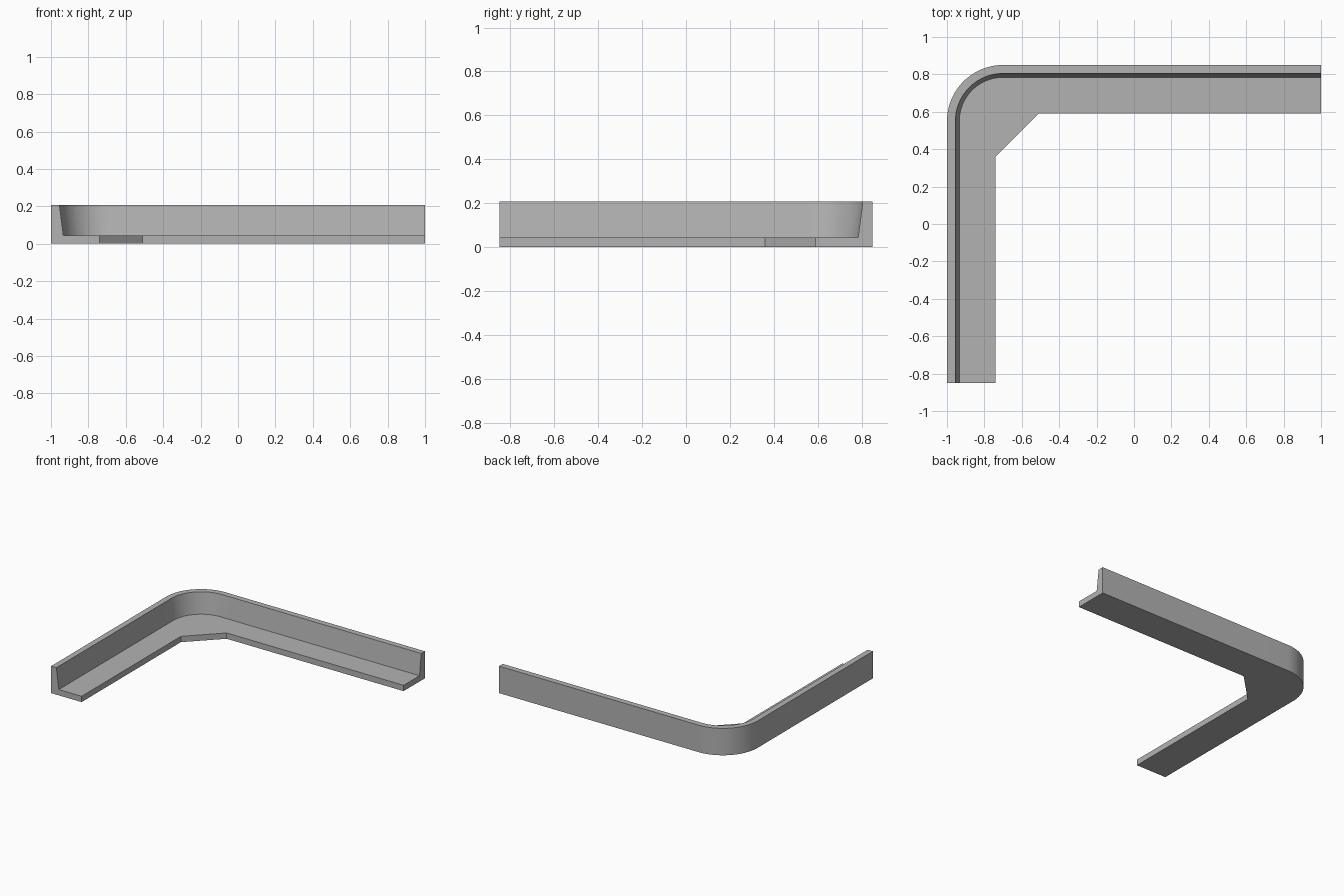
import bpy, bmesh, math
from mathutils import Vector

cube = bpy.data.objects.get("Cube")
if cube:
    bpy.data.objects.remove(cube, do_unlink=True)

# Main sizes
HEIGHT, FLOOR = 0.208, 0.045
DEPTH, LIP_TOP, LIP_FOOT = 0.26, 0.045, 0.066
RADIUS, ARC_STEPS = 0.3, 10
X_OUT, Y_OUT = -1.0, 0.85
CORNER = 0.49          # corner length along each arm
SUM = X_OUT + Y_OUT    # constant of the mitre line x + y = SUM

grey = bpy.data.materials.new("concrete_grey")
grey.use_nodes = True
colour = (0.45, 0.45, 0.45, 1)
grey.diffuse_color = colour
grey.node_tree.nodes["Principled BSDF"].inputs["Base Color"].default_value = colour


def section(outer, inward, inner):
    """Kerb profile between an outer path point and an inner floor edge."""
    foot, top = outer + inward * LIP_FOOT, outer + inward * LIP_TOP
    pts = [(outer, 0), (inner, 0), (inner, FLOOR), (foot, FLOOR), (top, HEIGHT), (outer, HEIGHT)]
    return [(p.x, p.y, z) for p, z in pts]


def reflect(p):
    """Swap the two arms across the mitre line."""
    return (SUM - p[1], SUM - p[0], p[2])


def loft(name, sections):
    bm = bmesh.new()
    rings = [[bm.verts.new(p) for p in s] for s in sections]
    for a, b in zip(rings, rings[1:]):
        for i in range(len(a)):
            j = (i + 1) % len(a)
            bm.faces.new((a[i], a[j], b[j], b[i]))
    bm.faces.new(rings[0])
    bm.faces.new(rings[-1])
    bmesh.ops.recalc_face_normals(bm, faces=bm.faces)
    mesh = bpy.data.meshes.new(name)
    bm.to_mesh(mesh)
    bm.free()
    mesh.materials.append(grey)
    obj = bpy.data.objects.new(name, mesh)
    bpy.context.collection.objects.link(obj)
    bpy.ops.object.select_all(action="DESELECT")
    obj.select_set(True)
    bpy.context.view_layer.objects.active = obj
    bpy.ops.object.shade_smooth_by_angle(angle=math.radians(30))


def side_section(y):
    return section(Vector((X_OUT, y)), Vector((1, 0)), Vector((X_OUT + DEPTH, y)))


# Straight kerb pieces: two on the side arm, two on the back arm
y_start = Y_OUT - CORNER
side_len = (y_start + Y_OUT) / 2
back_len = (1 - (X_OUT + CORNER)) / 2
for k in range(2):
    a, b = y_start - k * side_len, y_start - (k + 1) * side_len
    loft(f"side_kerb_{k + 1}", [side_section(a), side_section(b)])
    a, b = y_start - k * back_len, y_start - (k + 1) * back_len
    loft(f"back_kerb_{k + 1}", [[reflect(p) for p in side_section(y)] for y in (a, b)])

# Rounded corner, made of two mitred halves with a chamfered inner floor edge
centre = Vector((X_OUT + RADIUS, Y_OUT - RADIUS))
chamfer_start = Vector((X_OUT + DEPTH, y_start))
half_chamfer = (CORNER - DEPTH) / 2
chamfer_end = chamfer_start + Vector((half_chamfer, half_chamfer))
half = [side_section(y_start)]
for i in range(ARC_STEPS + 1):
    t = math.pi / 4 * i / ARC_STEPS
    out = Vector((-math.cos(t), math.sin(t)))
    inner = chamfer_start.lerp(chamfer_end, (i + 4) / (ARC_STEPS + 4))
    half.append(section(centre + out * RADIUS, -out, inner))
loft("corner_side_half", half)
loft("corner_back_half", [[reflect(p) for p in s] for s in half])
